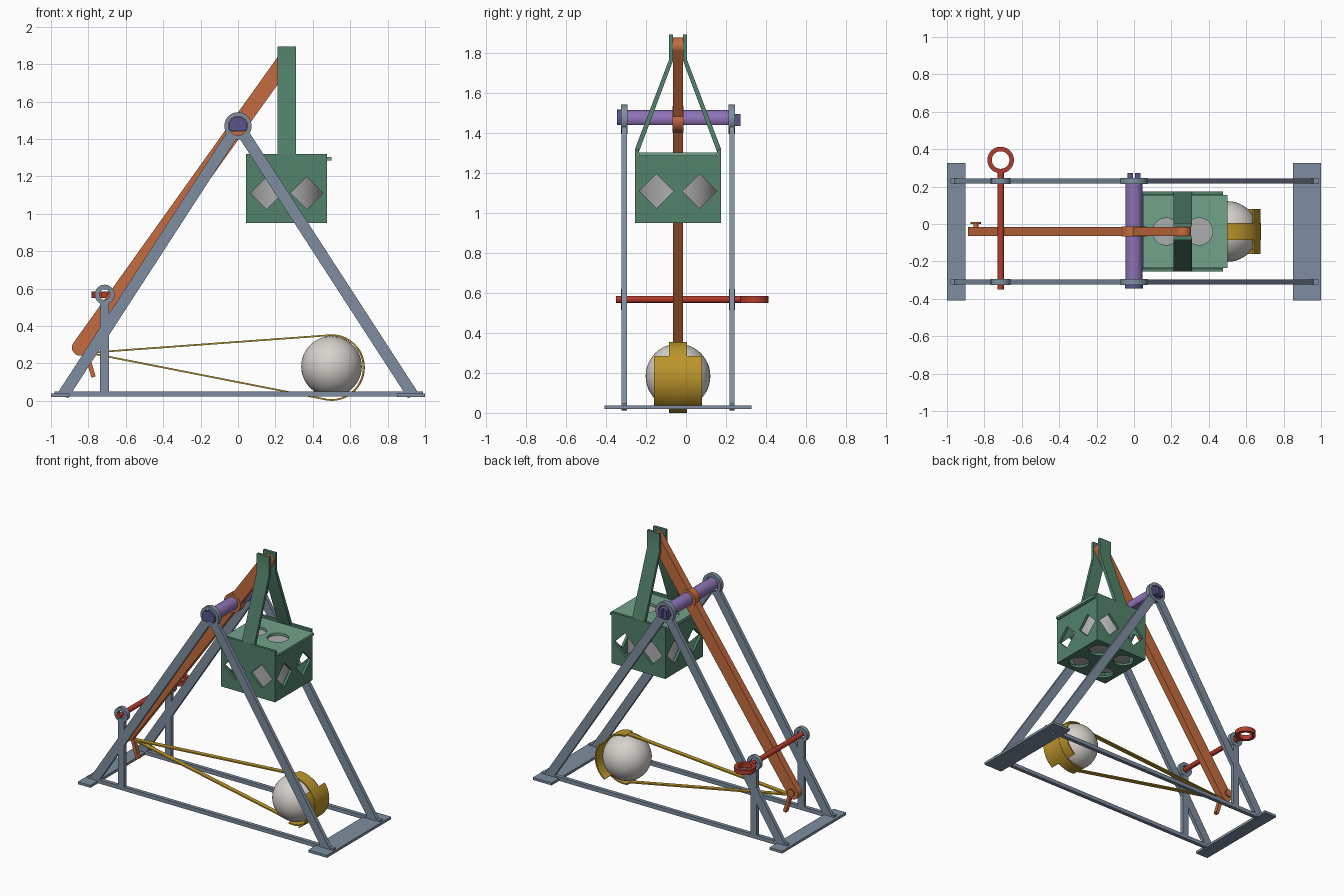
import bpy, bmesh
from math import sin, cos, pi, radians, atan2
from mathutils import Matrix, Vector

cube = bpy.data.objects.get("Cube")
if cube:
    bpy.data.objects.remove(cube, do_unlink=True)

MID = -0.04            # y of the arm, the centre plane of the frame
SIDES = (-0.31, 0.23)  # y of the two side frames
PIVOT = (0, 1.47)
TIP, TAIL = (0.262, 1.835), (-0.845, 0.285)


def material(name, *rgb):
    m = bpy.data.materials.new(name)
    m.use_nodes = True
    m.diffuse_color = (*rgb, 1)
    m.node_tree.nodes["Principled BSDF"].inputs["Base Color"].default_value = (*rgb, 1)
    return m


STEEL = material("blue grey", .21, .27, .35)
WOOD = material("orange", .56, .15, .05)
GREEN = material("green", .085, .22, .145)
LID = material("light green", .17, .36, .25)
PURPLE = material("purple", .27, .17, .47)
VIOLET = material("dark violet", .10, .09, .26)
RED = material("red", .45, .045, .027)
GOLD = material("gold", .50, .30, .025)
WHITE = material("off white", .67, .64, .60)
GREY = material("grey", .42, .42, .43)


def finish(name, me, mat):
    me.materials.clear()
    me.materials.append(mat)
    me.shade_smooth()
    me.set_sharp_from_angle(angle=radians(35))
    ob = bpy.data.objects.new(name, me)
    bpy.context.collection.objects.link(ob)
    return ob


def plate(name, loops, axis, lo, hi, mat):
    """Filled outline (later loops are holes) extruded along an axis from lo to hi."""
    cu = bpy.data.curves.new(name, 'CURVE')
    cu.dimensions = '2D'
    cu.fill_mode = 'BOTH'
    cu.extrude = (hi - lo) / 2
    for loop in loops:
        sp = cu.splines.new('POLY')
        sp.points.add(len(loop) - 1)
        for p, (u, v) in zip(sp.points, loop):
            p.co = (u, v, 0, 1)
        sp.use_cyclic_u = True
    tmp = bpy.data.objects.new(name + "_outline", cu)
    me = bpy.data.meshes.new_from_object(tmp)
    bpy.data.objects.remove(tmp)
    X, Y, Z = Vector((1, 0, 0)), Vector((0, 1, 0)), Vector((0, 0, 1))
    u, v, w = {'x': (Y, Z, X), 'y': (X, Z, -Y), 'z': (X, Y, Z)}[axis]
    turn = Matrix((u, v, w)).transposed().to_4x4()
    along = {'x': X, 'y': Y, 'z': Z}[axis]
    me.transform(Matrix.Translation(along * (lo + hi) / 2) @ turn)
    bm = bmesh.new()
    bm.from_mesh(me)
    bmesh.ops.remove_doubles(bm, verts=bm.verts, dist=1e-5)
    bmesh.ops.recalc_face_normals(bm, faces=bm.faces)
    bm.to_mesh(me)
    bm.free()
    return finish(name, me, mat)


def arc(c, r, a0, a1, n=24):
    return [(c[0] + r * cos(radians(a0 + (a1 - a0) * i / n)),
             c[1] + r * sin(radians(a0 + (a1 - a0) * i / n))) for i in range(n + 1)]


def circle(c, r, n=40):
    return arc(c, r, 0, 360, n)[:-1]


def rect(u0, u1, v0, v1):
    return [(u0, v0), (u1, v0), (u1, v1), (u0, v1)]


def diamond(u, v, r):
    return [(u - r, v), (u, v - r), (u + r, v), (u, v + r)]


def bar(a, b, w):
    """Four corners of a straight strip of width w from a to b."""
    a, b = Vector(a), Vector(b)
    n = (b - a).orthogonal().normalized() * w / 2
    return [tuple(p) for p in (a + n, b + n, b - n, a - n)]


# side frames: legs, pivot eyes, rails, posts
POST = (-0.713, 0.568)
for side, y in zip(("right", "left"), SIDES):
    lo, hi = y - 0.0135, y + 0.0135
    for end, s in (("rear", -1), ("fore", 1)):
        plate(f"{side}_{end}_leg", [bar((s * 0.935, 0.03), (s * 0.037, 1.415), 0.062)],
              'y', lo, hi, STEEL)
    plate(f"{side}_pivot_eye", [circle(PIVOT, 0.073), circle(PIVOT, 0.051)],
          'y', lo - 0.003, hi + 0.003, STEEL)
    plate(f"{side}_rail", [rect(-0.98, 0.99, 0.022, 0.05)], 'y', lo, hi, STEEL)
    plate(f"{side}_post", [rect(-0.738, -0.689, 0.04, 0.527)], 'y', lo, hi, STEEL)
    plate(f"{side}_post_eye", [circle(POST, 0.053), circle(POST, 0.028)],
          'y', lo - 0.002, hi + 0.002, STEEL)

# feet
for name, x0, x1 in (("rear_foot", -1, -0.9), ("fore_foot", 0.85, 1)):
    plate(name, [rect(x0, x1, -0.408, 0.327)], 'z', 0.02, 0.038, STEEL)

# axle with a flat underside, a head and a split end
plate("axle", [arc(PIVOT, 0.045, -42, 222, 36)], 'y', -0.325, 0.245, PURPLE)
plate("axle_head", [arc(PIVOT, 0.049, -35, 215, 36)], 'y', -0.345, -0.325, VIOLET)
for name, s in (("a", -1), ("b", 1)):
    x = s * 0.02
    plate("axle_clip_" + name, [rect(x - 0.014, x + 0.014, 1.437, 1.497)],
          'y', 0.24, 0.272, VIOLET)

# throwing arm
ang = radians(0) + atan2(TIP[1] - TAIL[1], TIP[0] - TAIL[0]) * 180 / pi
plate("arm", [arc(TIP, 0.043, ang - 90, ang + 90) + arc(TAIL, 0.043, ang + 90, ang + 270)],
      'y', MID - 0.025, MID + 0.025, WOOD)
plate("arm_boss", [circle(PIVOT, 0.066)], 'y', MID - 0.027, MID + 0.027, WOOD)
plate("arm_finger", [bar((-0.815, 0.27), (-0.772, 0.127), 0.024)],
      'y', MID - 0.015, MID + 0.015, WOOD)
plate("arm_peg", [circle((-0.845, 0.295), 0.014)], 'y', MID, 0.0, WOOD)
plate("arm_peg_cap", [circle((-0.845, 0.295), 0.028)], 'y', 0.0, 0.01, WOOD)

# trigger pin with its pull ring
plate("trigger_pin", [circle(POST, 0.018)], 'y', -0.35, 0.285, RED)
RING = (POST[0], 0.342)
plate("trigger_ring", [circle(RING, 0.071), circle(RING, 0.047)], 'z', 0.551, 0.585, RED)

# counterweight box: pierced walls, floor and lid
X0, X1, Y0, Y1, Z0, Z1 = 0.043, 0.477, -0.255, 0.175, 0.95, 1.32
CX, T, HZ, D = (X0 + X1) / 2, 0.018, 1.11, 0.108
for name, lo in (("right", Y0), ("left", Y1 - T)):
    holes = [diamond(CX + s * D, HZ, 0.086) for s in (-1, 1)]
    plate(f"box_{name}_wall", [rect(X0, X1, Z0, Z1)] + holes, 'y', lo, lo + T, GREEN)
for name, lo in (("rear", X0), ("fore", X1 - T)):
    holes = [diamond(MID + s * D, HZ, 0.086) for s in (-1, 1)]
    plate(f"box_{name}_wall", [rect(Y0 + T, Y1 - T, Z0, 1.285)] + holes,
          'x', lo, lo + T, GREEN)
plate("box_floor", [rect(X0 + T, X1 - T, Y0 + T, Y1 - T)] +
      [circle((CX + s * D, MID + t * D), 0.07) for s in (-1, 1) for t in (-1, 1)],
      'z', Z0, Z0 + T, GREEN)
plate("box_lid", [rect(X0 + 0.004, 0.5, Y0 + T + 0.001, Y1 - T - 0.001)] +
      [circle((CX + s * 0.088, MID), 0.072) for s in (-1, 1)],
      'z', 1.286, 1.304, LID)
plate("box_load", [circle((CX, MID), 0.196, 64)], 'z', Z0 + T + 0.002, 1.28, GREY)

# hangers from the arm tip down to the box walls
for side, s in (("right", -1), ("left", 1)):
    shape = [(0.026, 1.895), (0.046, 1.895), (0.046, 1.765), (0.214, 1.325),
             (0.214, 1.30), (0.198, 1.30), (0.026, 1.76)]
    plate(f"{side}_hanger", [[(MID + s * d, z) for d, z in shape]], 'x', 0.21, 0.31, GREEN)

# ball
me = bpy.data.meshes.new("ball")
bm = bmesh.new()
bmesh.ops.create_uvsphere(bm, u_segments=48, v_segments=24, radius=0.162)
bm.to_mesh(me)
bm.free()
finish("ball", me, WHITE).location = (0.5, MID, 0.184)

# sling: narrow band, wide pouch and two straps to the arm
C, R = (0.5, 0.178), 0.178


def band(name, r, a0, a1, half):
    loop = arc(C, r, a0, a1, 40) + arc(C, r - 0.009, a1, a0, 40)
    plate(name, [loop], 'y', MID - half, MID + half, GOLD)


band("sling_band", R, 94, -101, 0.046)
band("sling_pouch", R - 0.002, 37, -55, 0.121)
HOOK = (-0.8, 0.257)
for name, a in (("upper", 94), ("lower", -101)):
    end = arc(C, R - 0.005, a, a, 1)[0]
    plate(f"sling_{name}_strap", [bar(HOOK, end, 0.009)], 'y', MID - 0.016, MID + 0.016, GOLD)
